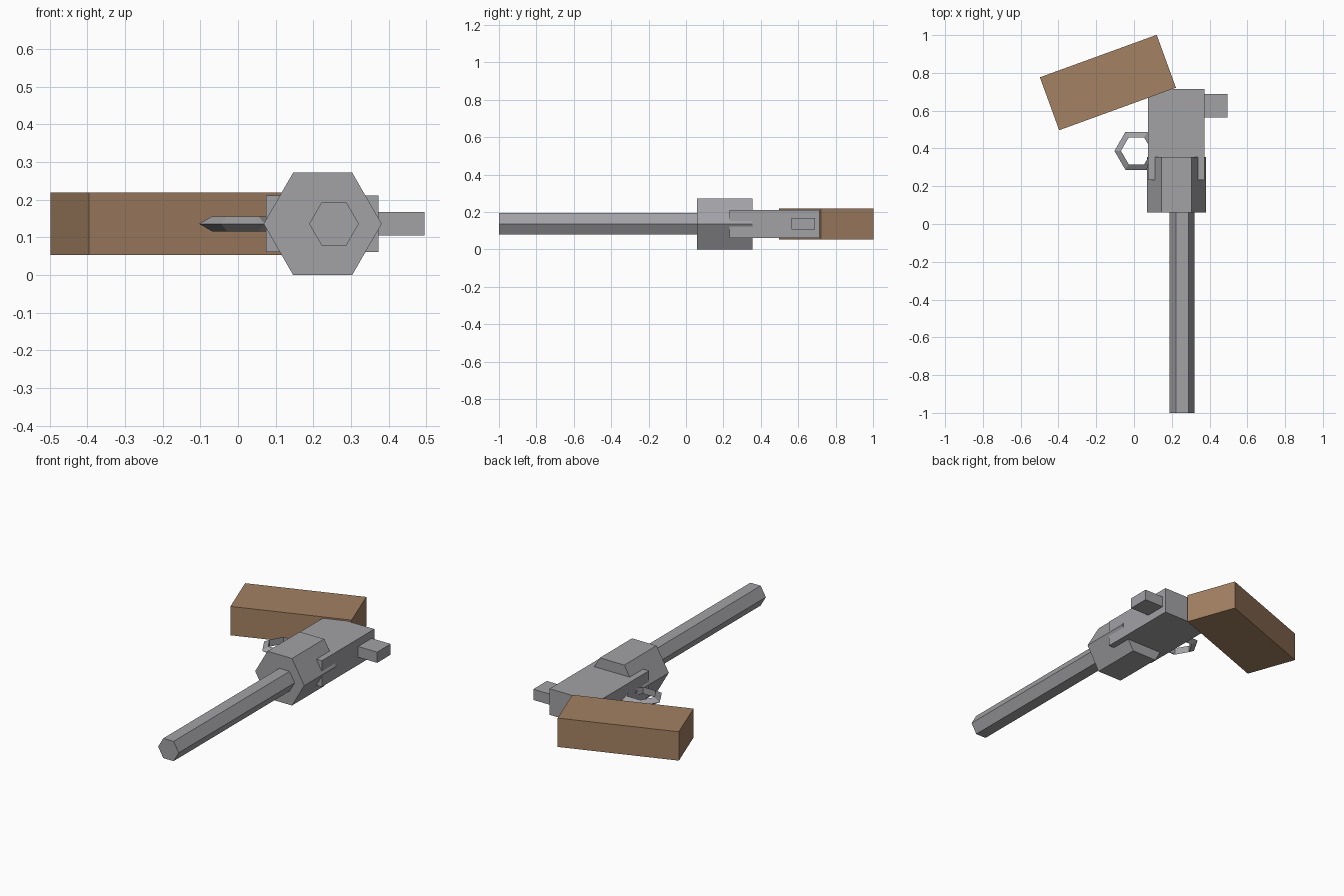
import bpy
import math
from mathutils import Matrix

cube = bpy.data.objects.get("Cube")
if cube:
    bpy.data.objects.remove(cube, do_unlink=True)


def make_material(name, rgb):
    mat = bpy.data.materials.new(name)
    mat.use_nodes = True
    color = (*rgb, 1.0)
    mat.diffuse_color = color
    mat.node_tree.nodes["Principled BSDF"].inputs["Base Color"].default_value = color
    return mat


steel = make_material("grey steel", (0.36, 0.36, 0.38))
wood = make_material("brown wood", (0.37, 0.22, 0.125))
MID_Z = 0.136


def finish(name, mat):
    obj = bpy.context.object
    obj.name = obj.data.name = name
    obj.data.materials.append(mat)
    return obj


def box(name, mat, center, size, angle=0.0):
    bpy.ops.mesh.primitive_cube_add(size=1, location=center)
    obj = finish(name, mat)
    obj.data.transform(Matrix.Diagonal((*size, 1)))
    obj.rotation_euler.z = math.radians(angle)
    return obj


def hex_prism(name, mat, x, y0, y1, radius):
    """Six-sided bar along y with corners pointing to +x and -x."""
    bpy.ops.mesh.primitive_cylinder_add(vertices=6, radius=radius, depth=y1 - y0,
                                        location=(x, (y0 + y1) / 2, MID_Z))
    obj = finish(name, mat)
    obj.data.transform(Matrix.Rotation(math.pi / 2, 4, "X") @ Matrix.Rotation(math.pi / 6, 4, "Z"))
    return obj


# Barrel and chamber drum
hex_prism("barrel", steel, 0.255, -1.0, 0.08, 0.066)
hex_prism("chamber_drum", steel, 0.225, 0.06, 0.355, 0.157)

# Frame and hammer
box("frame", steel, (0.224, 0.473, MID_Z), (0.299, 0.481, 0.151))
box("hammer", steel, (0.42, 0.627, MID_Z), (0.15, 0.124, 0.062))

# Trigger guard: six-sided ring with a triangular section
bpy.ops.mesh.primitive_torus_add(major_segments=6, minor_segments=3, major_radius=0.0935,
                                 minor_radius=0.023, location=(0.013, 0.387, MID_Z))
finish("trigger_guard", steel)

# Tilted grip
box("grip", wood, (-0.138, 0.749, MID_Z), (0.658, 0.298, 0.167), 20)
